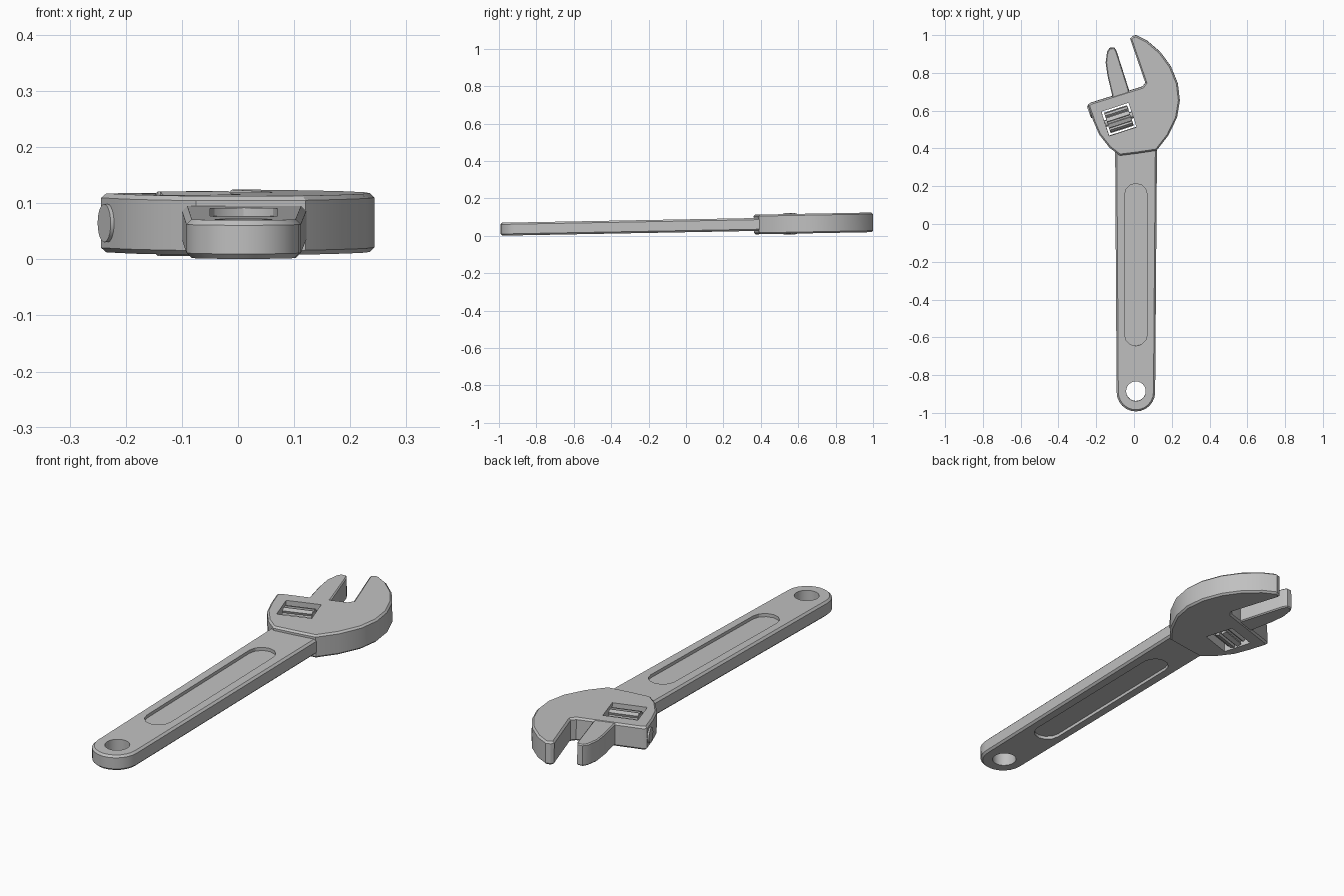
import bpy, bmesh
from math import sin, cos, pi, radians, atan
from mathutils import Matrix, Vector

if "Cube" in bpy.data.objects:
    bpy.data.objects.remove(bpy.data.objects["Cube"], do_unlink=True)

steel = bpy.data.materials.new("steel_grey")
steel.use_nodes = True
colour = (0.53, 0.53, 0.53, 1)
steel.diffuse_color = colour
steel.node_tree.nodes["Principled BSDF"].inputs["Base Color"].default_value = colour

SKEW = radians(18)                    # angle of the jaws to the handle
TILT = Matrix.Translation((0, 0, 0.0535)) @ Matrix.Rotation(atan(0.0185), 4, "X")


def arc(cx, cy, r, start, end, steps):
    angles = [radians(start + (end - start) * i / steps) for i in range(steps + 1)]
    return [(cx + r * cos(a), cy + r * sin(a)) for a in angles]


def prism(name, outline, z0, z1, bevel=0.0):
    """Extrude an outline and chamfer its upper and lower rims."""
    bm = bmesh.new()
    face = bm.faces.new([bm.verts.new((x, y, z0)) for x, y in outline])
    new = bmesh.ops.extrude_face_region(bm, geom=[face])["geom"]
    for v in new:
        if isinstance(v, bmesh.types.BMVert):
            v.co.z = z1
    bmesh.ops.recalc_face_normals(bm, faces=bm.faces)
    if bevel:
        rims = [e for e in bm.edges if abs(e.verts[0].co.z - e.verts[1].co.z) < 1e-6]
        bmesh.ops.bevel(bm, geom=rims, offset=bevel, segments=1,
                        affect="EDGES", clamp_overlap=True)
    mesh = bpy.data.meshes.new(name)
    bm.to_mesh(mesh)
    bm.free()
    mesh.materials.append(steel)
    ob = bpy.data.objects.new(name, mesh)
    bpy.context.collection.objects.link(ob)
    return ob


def cut(ob, cutter):
    mod = ob.modifiers.new("cut", "BOOLEAN")
    mod.operation = "DIFFERENCE"
    mod.solver = "EXACT"
    mod.object = cutter
    bpy.context.view_layer.objects.active = ob
    bpy.ops.object.modifier_apply(modifier=mod.name)
    bpy.data.objects.remove(cutter, do_unlink=True)


def box_outline(w, h):
    return [(-w / 2, -h / 2), (w / 2, -h / 2), (w / 2, h / 2), (-w / 2, h / 2)]


# Handle: tapered bar with a rounded end
handle = prism("handle", [(0.122, 0.42), (-0.1, 0.42)]
               + arc(0.01, -0.89, 0.102, 180, 360, 12), -0.0345, 0.0345, 0.009)

# Hanging hole and a long recess on both faces
cut(handle, prism("hole_cutter", arc(0.01, -0.885, 0.052, 0, 345, 23), -0.1, 0.1))
recess = arc(0.01, 0.155, 0.06, 0, 180, 6) + arc(0.01, -0.585, 0.06, 180, 360, 6)
for z0, z1 in ((0.02, 0.1), (-0.1, -0.02)):
    cut(handle, prism("recess_cutter", recess, z0, z1))

# Head with the fixed jaw
head = prism("head", [
    (-0.02, 0.98), (-0.01, 0.993), (0.01, 1.0), (0.07, 0.97), (0.14, 0.91),
    (0.195, 0.835), (0.232, 0.745), (0.243, 0.655), (0.228, 0.565), (0.182, 0.47),
    (0.12, 0.39), (0.02, 0.375), (-0.075, 0.363), (-0.13, 0.405), (-0.185, 0.475),
    (-0.215, 0.545), (-0.244, 0.63), (-0.23, 0.642), (0.045, 0.728), (0.06, 0.748)],
    -0.0525, 0.0525, 0.008)

# Window through the head for the adjusting screw
place = Matrix.Translation((-0.08, 0.555, 0)) @ Matrix.Rotation(SKEW, 4, "Z")
window = prism("window_cutter", box_outline(0.152, 0.135), -0.1, 0.1)
window.data.transform(place)
cut(head, window)

# Sliding jaw
jaw = prism("sliding_jaw", [
    (-0.13, 0.932), (-0.105, 0.935), (-0.092, 0.915), (-0.025, 0.705), (-0.04, 0.66),
    (-0.122, 0.64), (-0.115, 0.68), (-0.14, 0.785), (-0.15, 0.855), (-0.143, 0.91)],
    -0.048, 0.05, 0.005)

# Adjusting screw: ridged roller lying in the window
TEETH = 10
ridges = []
for i in range(TEETH):
    for step, r in ((-0.3, 0.058), (0.3, 0.058), (0.36, 0.046), (0.64, 0.046)):
        a = 2 * pi * (i + step) / TEETH + pi / 2
        ridges.append((r * cos(a), r * sin(a)))
screw = prism("adjusting_screw", ridges, -0.064, 0.064)
pin = prism("screw_pin", arc(0, 0, 0.018, 0, 330, 11), -0.08, 0.08)
along = place @ Matrix.Rotation(pi / 2, 4, "Y")
for part in (screw, pin):
    part.data.transform(along)

# Round pin end on the outer side of the head
side_pin = prism("side_pin", arc(0, 0, 0.034, 0, 345, 23), -0.02, 0.008)
side_pin.data.transform(Matrix.Translation((-0.231, 0.595, 0))
                        @ Matrix.Rotation(radians(20), 4, "Z")
                        @ Matrix.Rotation(-pi / 2, 4, "Y"))

# Tilt the whole tool slightly and shade it
for part in (handle, head, jaw, screw, pin, side_pin):
    part.data.transform(TILT)
    bpy.ops.object.select_all(action="DESELECT")
    part.select_set(True)
    bpy.context.view_layer.objects.active = part
    bpy.ops.object.shade_smooth_by_angle(angle=radians(30))
